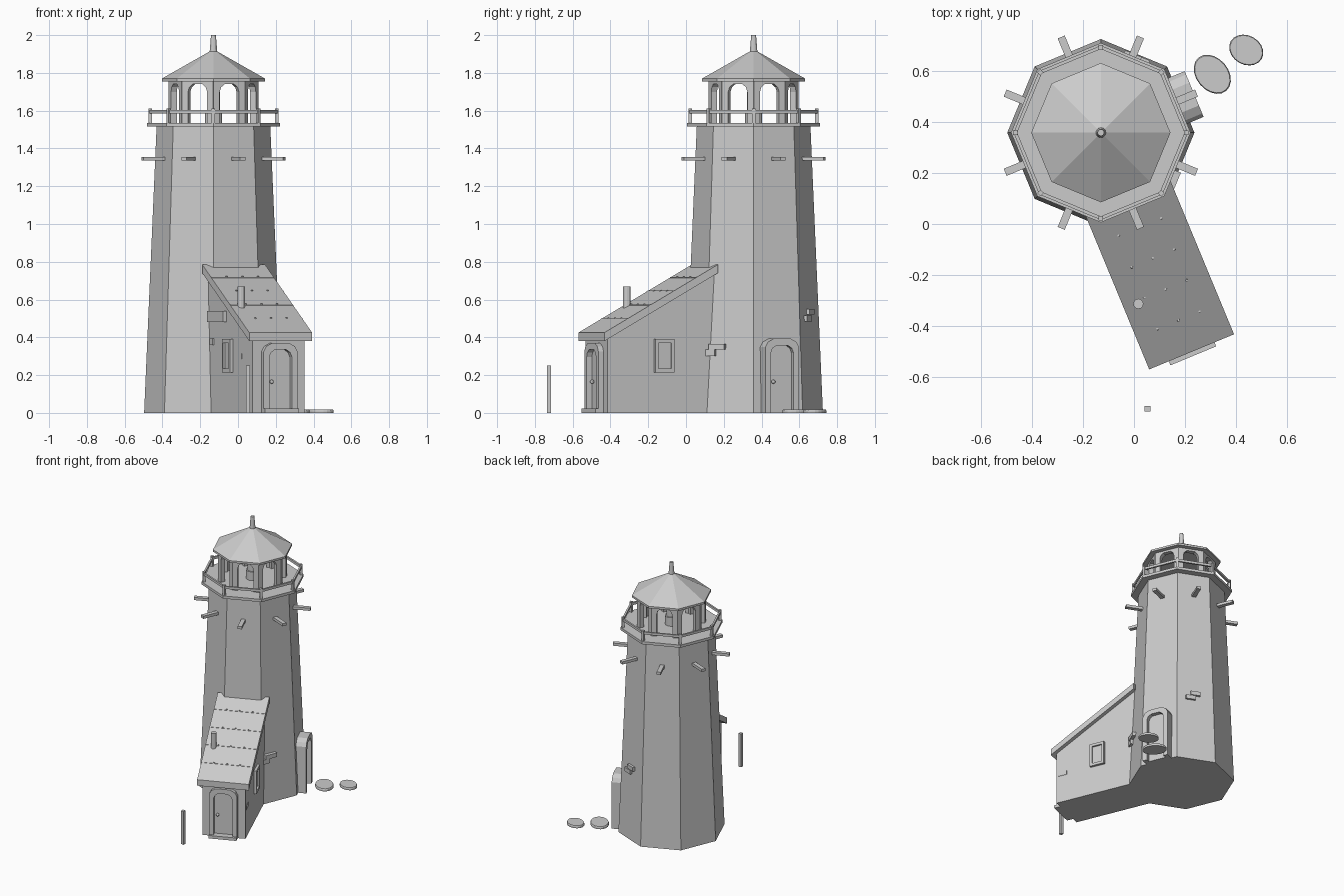
import bpy, bmesh, math
from mathutils import Matrix, Vector

if "Cube" in bpy.data.objects:
    bpy.data.objects.remove(bpy.data.objects["Cube"])

CX, CY = -0.13, 0.358          # tower axis
ANNEX = -67.5                  # direction the annex points, degrees


def finish(name, bm):
    bmesh.ops.remove_doubles(bm, verts=bm.verts, dist=1e-5)
    bmesh.ops.recalc_face_normals(bm, faces=bm.faces)
    me = bpy.data.meshes.new(name)
    bm.to_mesh(me)
    bm.free()
    ob = bpy.data.objects.new(name, me)
    bpy.context.collection.objects.link(ob)
    return ob


def place(angle, u, v, z):
    """Tower-local position: u outward at the angle, v sideways, z up."""
    a = math.radians(angle)
    return Vector((CX + u * math.cos(a) - v * math.sin(a),
                   CY + u * math.sin(a) + v * math.cos(a), z))


def prism(name, angle, pts, lo, hi, plane="vz"):
    """Extrude a 2D outline: 'vz' goes along u, 'uz' goes along v."""
    bm = bmesh.new()
    rings = []
    for d in (lo, hi):
        rings.append([bm.verts.new(place(angle, d, p, q) if plane == "vz"
                                   else place(angle, p, d, q)) for p, q in pts])
    bm.faces.new(rings[0])
    bm.faces.new(rings[1])
    n = len(pts)
    for i in range(n):
        j = (i + 1) % n
        bm.faces.new((rings[0][i], rings[0][j], rings[1][j], rings[1][i]))
    return finish(name, bm)


def box(name, angle, u, v, z):
    return prism(name, angle, [(v[0], z[0]), (v[1], z[0]), (v[1], z[1]), (v[0], z[1])], u[0], u[1])


def lathe(name, profile, sides=8, x=CX, y=CY):
    """Spin a closed (radius, z) outline."""
    bm = bmesh.new()
    rings = [[bm.verts.new((x + r * math.cos(math.tau * i / sides),
                            y + r * math.sin(math.tau * i / sides), z))
              for r, z in profile] for i in range(sides)]
    n = len(profile)
    for i in range(sides):
        a, b = rings[i], rings[(i + 1) % sides]
        for k in range(n):
            m = (k + 1) % n
            if profile[k][0] == 0 and profile[m][0] == 0:
                continue
            quad = [(a[k], profile[k]), (b[k], profile[k]), (b[m], profile[m]), (a[m], profile[m])]
            vs = [q[0] for q in quad]
            if profile[k][0] == 0:
                vs.remove(b[k])
            if profile[m][0] == 0:
                vs.remove(b[m])
            bm.faces.new(vs)
    return finish(name, bm)


def solid(name, r0, r1, z0, z1, sides=12, x=CX, y=CY):
    return lathe(name, [(0, z0), (r0, z0), (r1, z1), (0, z1)], sides, x, y)


def arch(h, top, drop, base=0.0):
    """Outline of an arched opening, right foot round to left foot."""
    return [(h, base), (h, top - drop), (h * .85, top - drop * .4), (h * .5, top),
            (-h * .5, top), (-h * .85, top - drop * .4), (-h, top - drop), (-h, base)]


def doorway(name, angle, back, front, top):
    outer, inner = arch(.097, top, .045), arch(.065, top - .035, .04)
    prism(name + "_frame", angle, outer + inner[::-1], back, front)
    prism(name + "_door", angle, inner, back, front - .03)
    bpy.ops.mesh.primitive_uv_sphere_add(segments=10, ring_count=6, radius=.011,
                                         location=place(angle, front - .022, -.042, .165))
    bpy.context.object.name = name + "_knob"


# Tower, gallery deck and lantern roof
solid("tower", .367, .301, 0, 1.515, 8)
solid("gallery_deck", .352, .352, 1.515, 1.535, 8)
lathe("gallery_rail", [(.328, 1.585), (.342, 1.585), (.342, 1.603), (.328, 1.603)])
lathe("lantern_roof", [(0, 1.755), (.273, 1.755), (.273, 1.77), (0, 1.925)])
solid("finial", .021, .013, 1.90, 2.0)
solid("lamp_pedestal", .045, .045, 1.535, 1.6)
solid("lamp", .035, .035, 1.6, 1.7)

for i in range(8):
    corner, face = i * 45, i * 45 + 22.5
    box(f"rail_post_{i}", corner, (.326, .344), (-.009, .009), (1.535, 1.612))
    # lantern wall panel with an arched opening
    opening = arch(.055, 1.74, .04, 1.535)
    prism(f"lantern_wall_{i}", face,
          [(.09, 1.535), (.09, 1.765), (-.09, 1.765), (-.09, 1.535)] + opening[::-1], .187, .22)
    # timber pegs below the gallery
    box(f"peg_{i}", face, (.25, .406), (-.015, .015), (1.335, 1.355))

# Annex walls and lean-to roof
slope = -.36 / .65
def roof_z(u):
    return .785 + slope * (u - .28)

prism("annex_walls", ANNEX, [(.2, 0), (.9, 0), (.9, roof_z(.9) - .035), (.28, roof_z(.28) - .035), (.2, .7)],
      -.15, .15, "uz")
prism("annex_roof", ANNEX, [(.28, roof_z(.28) - .045), (.93, roof_z(.93) - .045),
                            (.93, roof_z(.93)), (.28, roof_z(.28))], -.18, .18, "uz")

# Roof seams and nails
for r, u in enumerate((.4, .533, .664, .796)):
    prism(f"roof_seam_{r}", ANNEX, [(u, roof_z(u) - .01), (u + .006, roof_z(u + .006) - .01),
                                    (u + .006, roof_z(u + .006) + .002), (u, roof_z(u) + .002)],
          -.18, .18, "uz")
    for c in (-1, 0, 1):
        p = place(ANNEX, u, c * .09, 0)
        solid(f"roof_nail_{r}_{c + 1}", .006, .005, roof_z(u) - .01, roof_z(u) + .006, 6, p.x, p.y)

# Stove pipe
p = place(ANNEX, .676, -.121, 0)
solid("stove_pipe", .02, .02, .53, .67, 12, p.x, p.y)

# Doors and step
doorway("annex", ANNEX, .87, .93, .37)
doorway("tower_side", 22.5, .28, .396, .393)
box("annex_step", ANNEX, (.88, .947), (-.097, .097), (0, .022))

# Annex side windows
for side, s in (("right", 1), ("left", -1)):
    for part, hw, z0, z1, d in (("sill", .055, .215, .235, .018), ("head", .055, .37, .39, .018),
                                ("pane", .04, .235, .37, .006)):
        box(f"{side}_window_{part}", ANNEX, (.577 - hw, .577 + hw), sorted((s * .14, s * (.15 + d))), (z0, z1))
    for k in (-1, 1):
        c = .577 + k * .0465
        box(f"{side}_window_jamb_{k + 1}", ANNEX, (c - .0085, c + .0085),
            sorted((s * .14, s * .168)), (.235, .37))

# Raised stones: angle, u, v and z ranges
stones = [(ANNEX, (.32, .54), (-.17, -.14), (.48, .54)),
          (ANNEX, (.335, .37), (-.16, -.14), (.36, .395)),
          (ANNEX, (.67, .76), (-.153, -.14), (.285, .315)),
          (ANNEX, (.82, .885), (.14, .153), (.21, .24)),
          (-22.5, (.29, .345), (-.165, -.08), (.30, .335)),
          (-22.5, (.29, .35), (-.115, -.025), (.335, .365)),
          (67.5, (.29, .335), (-.07, .0), (.485, .515)),
          (67.5, (.29, .335), (-.035, .035), (.52, .55))]
for i, s in enumerate(stones):
    box(f"wall_stone_{i}", *s)

# Marker post and stepping stones
bpy.ops.mesh.primitive_cube_add(size=1, location=(.053, -.725, .125))
post = bpy.context.object
post.name = "marker_post"
post.scale = (.022, .022, .25)
for i, (x, y, a, b, rot) in enumerate(((.307, .587, .085, .063, -50), (.44, .682, .07, .057, -30))):
    stone = lathe(f"stepping_stone_{i}", [(0, 0), (1, 0), (1, .012), (.95, .018), (0, .018)], 20, 0, 0)
    stone.location = (x, y, 0)
    stone.scale = (a, b, 1)
    stone.rotation_euler = (0, 0, math.radians(rot))
